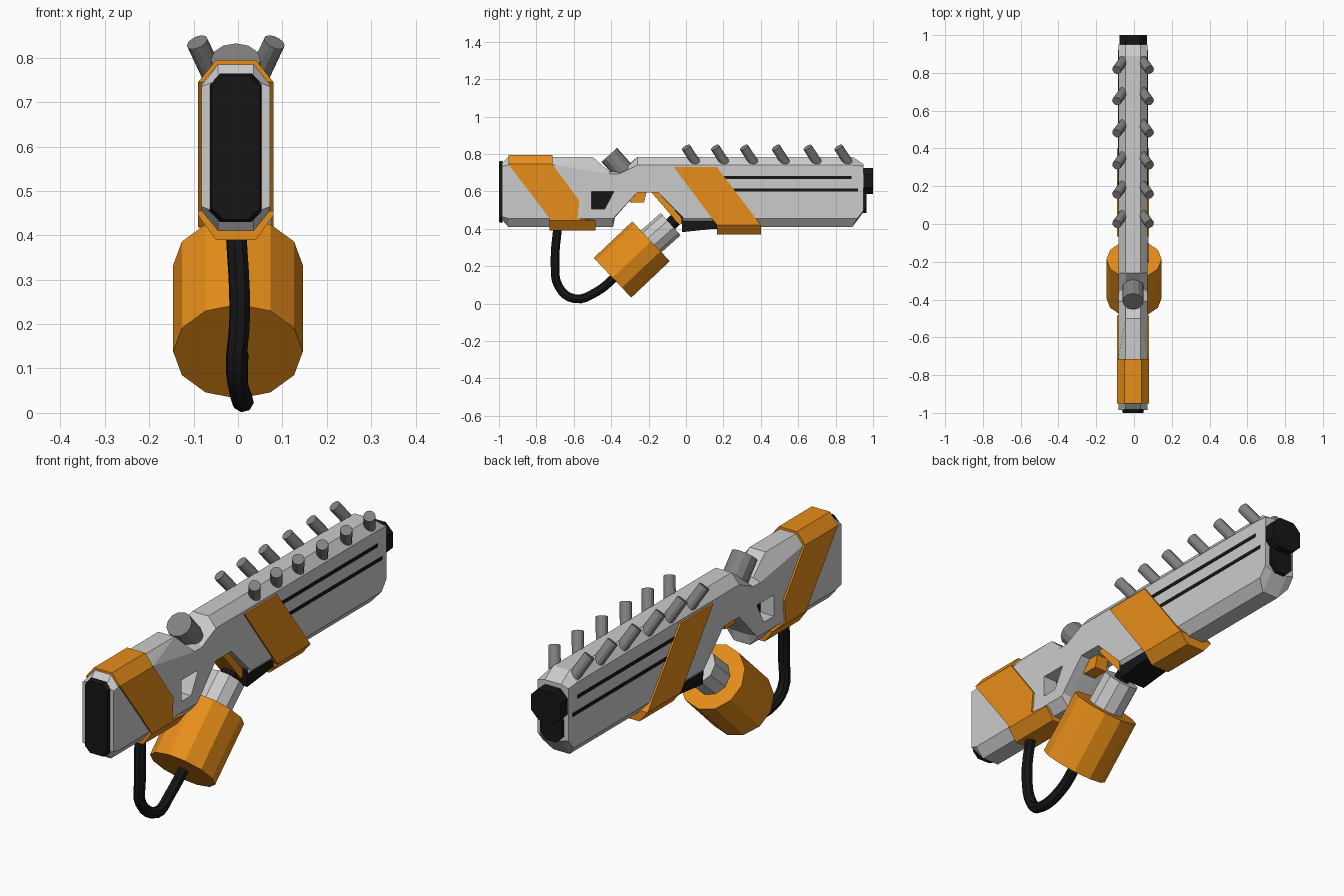
import bpy, bmesh
from mathutils import Vector

if "Cube" in bpy.data.objects:
    bpy.data.objects.remove(bpy.data.objects["Cube"])

CX = -0.005  # the body sits a hair off centre


def material(name, rgb):
    m = bpy.data.materials.new(name)
    m.diffuse_color = (*rgb, 1)
    m.use_nodes = True
    m.node_tree.nodes["Principled BSDF"].inputs["Base Color"].default_value = m.diffuse_color
    return m


ORANGE = material("orange", (0.8, 0.27, 0.01))
BLACK = material("black", (0.008, 0.008, 0.008))
STEEL = material("dark_grey", (0.22, 0.22, 0.22))


def loft(name, loops, mat=None):
    """Skin a list of equal-length point loops and cap both ends."""
    bm = bmesh.new()
    rings = [[bm.verts.new((x + CX, y, z)) for x, y, z in loop] for loop in loops]
    n = len(rings[0])
    for a, b in zip(rings, rings[1:]):
        for i in range(n):
            j = (i + 1) % n
            bm.faces.new((a[i], a[j], b[j], b[i]))
    bm.faces.new(rings[0])
    bm.faces.new(rings[-1])
    bmesh.ops.recalc_face_normals(bm, faces=bm.faces)
    me = bpy.data.meshes.new(name)
    bm.to_mesh(me)
    bm.free()
    ob = bpy.data.objects.new(name, me)
    bpy.context.collection.objects.link(ob)
    if mat:
        me.materials.append(mat)
    return ob


def side_prism(name, pts, x0, x1, mat=None):
    """Side profile (y, z) extruded across x."""
    return loft(name, [[(x, y, z) for y, z in pts] for x in (x0, x1)], mat)


def band(name, rows, mat):
    """Stack of rectangles: half width, z, y start, y end."""
    return loft(name, [[(-w, a, z), (w, a, z), (w, b, z), (-w, b, z)]
                       for w, z, a, b in rows], mat)


def octagon_plate(name, w, z0, z1, c, y0, y1, mat, inset=0.0):
    """Chamfered plate facing along y, tapering towards y1."""
    def ring(y, s):
        h, a, b = w - s, z0 + s, z1 - s
        return [(-h + c, y, a), (h - c, y, a), (h, y, a + c), (h, y, b - c),
                (h - c, y, b), (-h + c, y, b), (-h, y, b - c), (-h, y, a + c)]
    return loft(name, [ring(y0, 0), ring(y1, inset)], mat)


def cylinder(name, a, b, r, sides, mat=None):
    a, b = Vector(a), Vector(b)
    d = b - a
    bpy.ops.mesh.primitive_cylinder_add(
        vertices=sides, radius=r, depth=d.length, location=(a + b) / 2,
        rotation=d.to_track_quat('Z', 'Y').to_euler())
    ob = bpy.context.object
    ob.name = name
    if mat:
        ob.data.materials.append(mat)
    return ob


# Main body: broad side profile plus a larger centre profile gives the chamfers
centre = [(-0.985, 0.75), (-0.95, 0.785), (-0.50, 0.785), (-0.41, 0.705), (-0.34, 0.705),
          (-0.26, 0.785), (0.89, 0.785), (0.95, 0.745), (0.95, 0.49), (0.89, 0.41),
          (-0.02, 0.41), (-0.02, 0.46), (-0.15, 0.595), (-0.26, 0.595), (-0.38, 0.46),
          (-0.39, 0.41), (-0.95, 0.41), (-0.985, 0.45)]
flank = [(-0.985, 0.735), (-0.95, 0.74), (-0.70, 0.74), (-0.41, 0.693), (-0.36, 0.693),
         (-0.26, 0.74), (0.89, 0.74), (0.95, 0.735), (0.95, 0.50), (0.915, 0.455),
         (-0.01, 0.455), (-0.02, 0.465), (-0.15, 0.595), (-0.26, 0.595), (-0.38, 0.465),
         (-0.39, 0.455), (-0.95, 0.455), (-0.985, 0.465)]
body = loft("body", [[(x, y, z) for y, z in p] for x, p in
                     ((-0.077, flank), (-0.04, centre), (0.04, centre), (0.077, flank))])

# Window in the grip, with a dark web in its middle
window = [(-0.505, 0.60), (-0.385, 0.60), (-0.435, 0.505), (-0.505, 0.505)]
cutter = side_prism("window_cutter", window, -0.2, 0.2)
cutter.hide_render = True
cut = body.modifiers.new("window", 'BOOLEAN')
cut.operation = 'DIFFERENCE'
cut.object = cutter
cut.solver = 'EXACT'
bpy.context.view_layer.objects.active = body
bpy.ops.object.modifier_apply(modifier=cut.name)
bpy.data.objects.remove(cutter)
side_prism("window_web", window, -0.01, 0.01, BLACK)

# Orange slanted bands
band("stock_band", [(0.045, 0.795, -0.95, -0.715), (0.085, 0.745, -0.95, -0.715),
                    (0.085, 0.55, -0.80, -0.57), (0.085, 0.455, -0.73, -0.58),
                    (0.085, 0.445, -0.73, -0.485), (0.045, 0.39, -0.73, -0.485)], ORANGE)
band("fore_band", [(0.085, 0.73, -0.065, 0.165), (0.085, 0.42, 0.165, 0.40),
                   (0.045, 0.37, 0.165, 0.40)], ORANGE)

# Butt plate and two-step muzzle
octagon_plate("butt_plate", 0.06, 0.43, 0.765, 0.025, -0.98, -1.0, BLACK, 0.006)
octagon_plate("muzzle_upper", 0.073, 0.585, 0.725, 0.035, 0.94, 1.0, BLACK)
octagon_plate("muzzle_lower", 0.055, 0.485, 0.62, 0.03, 0.94, 0.965, BLACK)

# Dark side grooves
for side in (-1, 1):
    for z, end in ((0.675, 0.885), (0.606, 0.92)):
        side_prism("side_groove", [(0.1, z - 0.008), (end, z - 0.008),
                                   (end, z + 0.008), (0.1, z + 0.008)],
                   side * 0.07, side * 0.079, BLACK)

# Trigger, guard strip and feed block
side_prism("trigger", [(-0.30, 0.60), (-0.21, 0.60), (-0.225, 0.54), (-0.30, 0.54)],
           -0.03, 0.03, ORANGE)
side_prism("trigger_guard", [(-0.185, 0.595), (-0.14, 0.595), (-0.01, 0.44), (-0.035, 0.42)],
           -0.045, 0.045, ORANGE)
side_prism("feed_block", [(-0.025, 0.46), (0.2, 0.46), (0.2, 0.40), (0.15, 0.40), (-0.02, 0.382)],
           -0.065, 0.065, BLACK)

# Paired rods along the top, leaning outward and back
for y in (0.0, 0.155, 0.31, 0.48, 0.65, 0.815):
    for s in (-1, 1):
        cylinder("top_rod", (s * 0.04 + CX, y + 0.065, 0.735),
                 (s * 0.087 + CX, y, 0.835), 0.025, 12, STEEL)

# Sight knob in the dip
cylinder("sight_knob", (CX, -0.325, 0.70), (CX, -0.41, 0.795), 0.056, 12, STEEL)

# Tank, neck and feed pipe on one slanted axis
cylinder("tank", (0, -0.393, 0.138), (0, -0.187, 0.333), 0.146, 12, ORANGE)
cylinder("tank_neck", (0, -0.2, 0.32), (0, -0.082, 0.425), 0.08, 10)
cylinder("feed_pipe", (0, -0.09, 0.418), (0, -0.02, 0.48), 0.035, 10, BLACK)

# Hose from the stock to the tank
path = [(-0.005, -0.685, 0.42), (0.004, -0.70, 0.22), (-0.004, -0.68, 0.09),
        (0.012, -0.595, 0.026), (0.0, -0.48, 0.062), (0.0, -0.37, 0.15)]
curve = bpy.data.curves.new("hose", 'CURVE')
curve.dimensions = '3D'
curve.bevel_depth = 0.024
curve.bevel_resolution = 2
curve.resolution_u = 4
curve.use_fill_caps = True
spline = curve.splines.new('BEZIER')
spline.bezier_points.add(len(path) - 1)
for p, co in zip(spline.bezier_points, path):
    p.co = co
    p.handle_left_type = p.handle_right_type = 'AUTO'
curve.materials.append(BLACK)
hose = bpy.data.objects.new("hose", curve)
bpy.context.collection.objects.link(hose)
bpy.ops.object.select_all(action='DESELECT')
hose.select_set(True)
bpy.context.view_layer.objects.active = hose
bpy.ops.object.convert(target='MESH')
bpy.ops.object.shade_smooth_by_angle()
